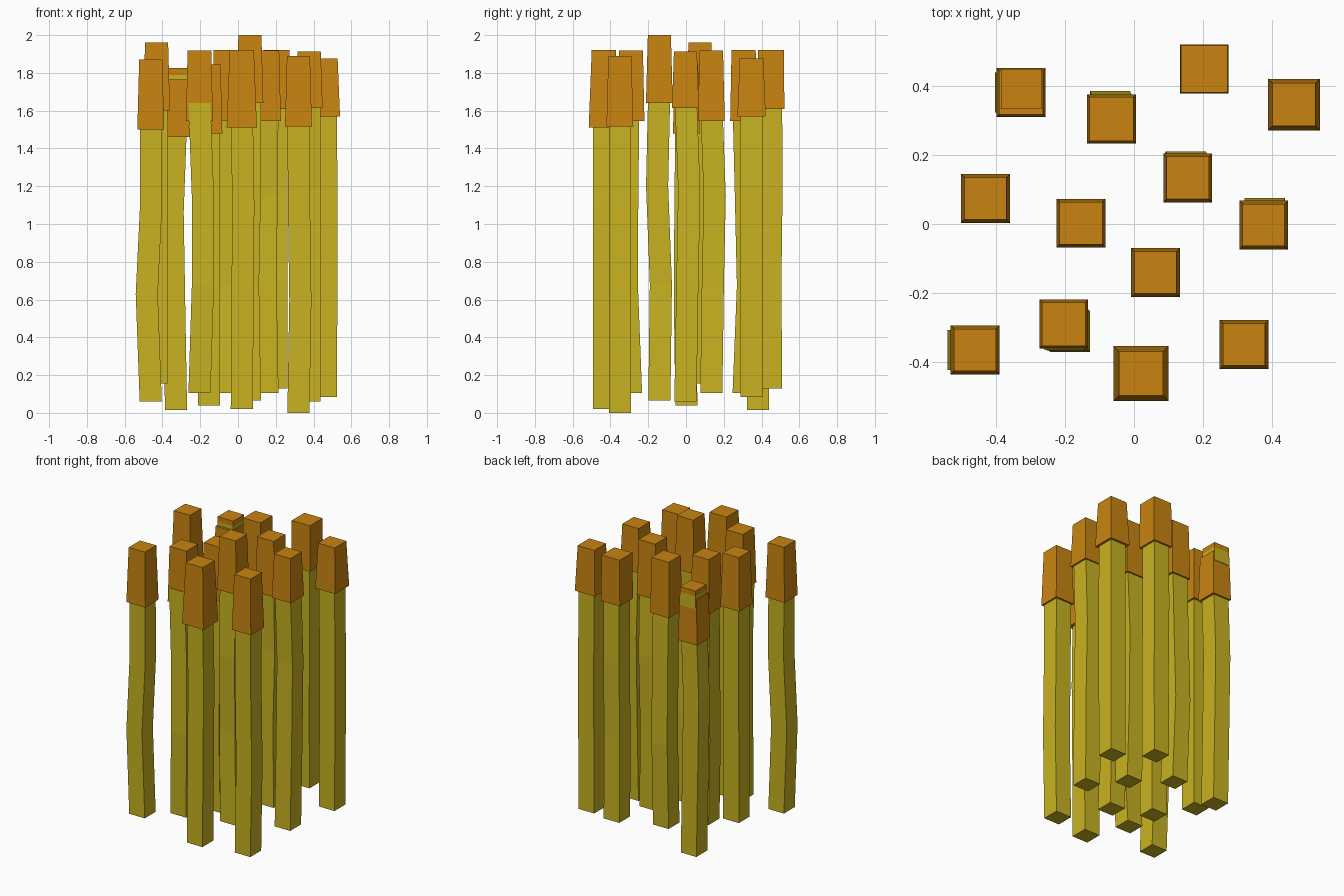
import bpy, bmesh


def material(name, rgb):
    m = bpy.data.materials.new(name)
    m.diffuse_color = (*rgb, 1)
    return m


YELLOW = material("stalk_yellow", (0.58, 0.45, 0.015))
ORANGE = material("cap_orange", (0.58, 0.23, 0.005))


def square_sweep(name, sections, mat):
    """Loft square sections given as (x, y, z, width)."""
    bm = bmesh.new()
    rings = []
    for x, y, z, w in sections:
        h = w / 2
        rings.append([bm.verts.new((x + sx * h, y + sy * h, z))
                      for sx, sy in ((-1, -1), (1, -1), (1, 1), (-1, 1))])
    for a, b in zip(rings, rings[1:]):
        for i in range(4):
            j = (i + 1) % 4
            bm.faces.new((a[i], a[j], b[j], b[i]))
    bm.faces.new(rings[0][::-1])
    bm.faces.new(rings[-1])
    me = bpy.data.meshes.new(name)
    bm.to_mesh(me)
    bm.free()
    me.materials.append(mat)
    ob = bpy.data.objects.new(name, me)
    bpy.context.collection.objects.link(ob)
    return ob


# x, y, base z, cap bottom z, cap top z, cap bottom width, cap top width,
# lower kink offset (x, y), upper kink offset (x, y)
STALKS = [
    (-0.328, 0.382, 0.015, 1.46, 1.765, .142, .128, (-.010, 0), (-.018, 0)),
    (-0.065, 0.305, 0.105, 1.545, 1.92, .142, .128, (-.005, .023), (0, .012)),
    (0.204, 0.45, 0.13, 1.61, 1.92, .142, .136, (0, -.003), (0, .003)),
    (0.465, 0.347, 0.085, 1.57, 1.875, .15, .125, (.003, 0), (.003, 0)),
    (0.156, 0.134, 0.105, 1.545, 1.918, .142, .124, (-.010, .008), (-.005, .018)),
    (-0.431, 0.074, 0.155, 1.60, 1.96, .142, .122, (0, 0), (.002, 0)),
    (-0.154, 0.002, 0.04, 1.48, 1.845, .142, .124, (-.003, -.008), (0, -.005)),
    (0.377, -0.003, 0.06, 1.615, 1.912, .142, .122, (.004, .010), (.003, .020)),
    (0.063, -0.141, 0.065, 1.64, 2.0, .142, .122, (-.010, .008), (0, -.012)),
    (-0.462, -0.366, 0.06, 1.50, 1.87, .142, .122, (-.021, 0), (.002, 0)),
    (-0.204, -0.291, 0.105, 1.545, 1.918, .142, .126, (.018, -.022), (.018, -.020)),
    (0.02, -0.435, 0.02, 1.51, 1.922, .16, .128, (.004, 0), (.008, 0)),
    (0.32, -0.35, 0.0, 1.515, 1.89, .142, .122, (.010, 0), (.003, 0)),
]
W = 0.117

for n, (x, y, z0, zc, zt, wb, wt, lo, hi) in enumerate(STALKS, 1):
    # gently kinked square stem, ending inside the cap
    end = zc + 0.095
    dy = -0.014 if n == 11 else 0
    square_sweep(f"stem_{n}", [
        (x, y, z0, W),
        (x + lo[0], y + lo[1], z0 + (end - z0) * .37, W),
        (x + hi[0], y + hi[1], z0 + (end - z0) * .68, W),
        (x, y + dy, end, W)], YELLOW)
    # tapered cap
    square_sweep(f"cap_{n}", [(x, y, zc, wb), (x, y, zt, wt)], ORANGE)

# the stem tip that rises above the short cap
x, y = STALKS[0][:2]
square_sweep("tip_stem", [(x, y + .01, 1.70, W), (x, y + .01, 1.79, W)], YELLOW)
square_sweep("tip_cap", [(x, y + .01, 1.79, W), (x, y + .01, 1.825, W)], ORANGE)
